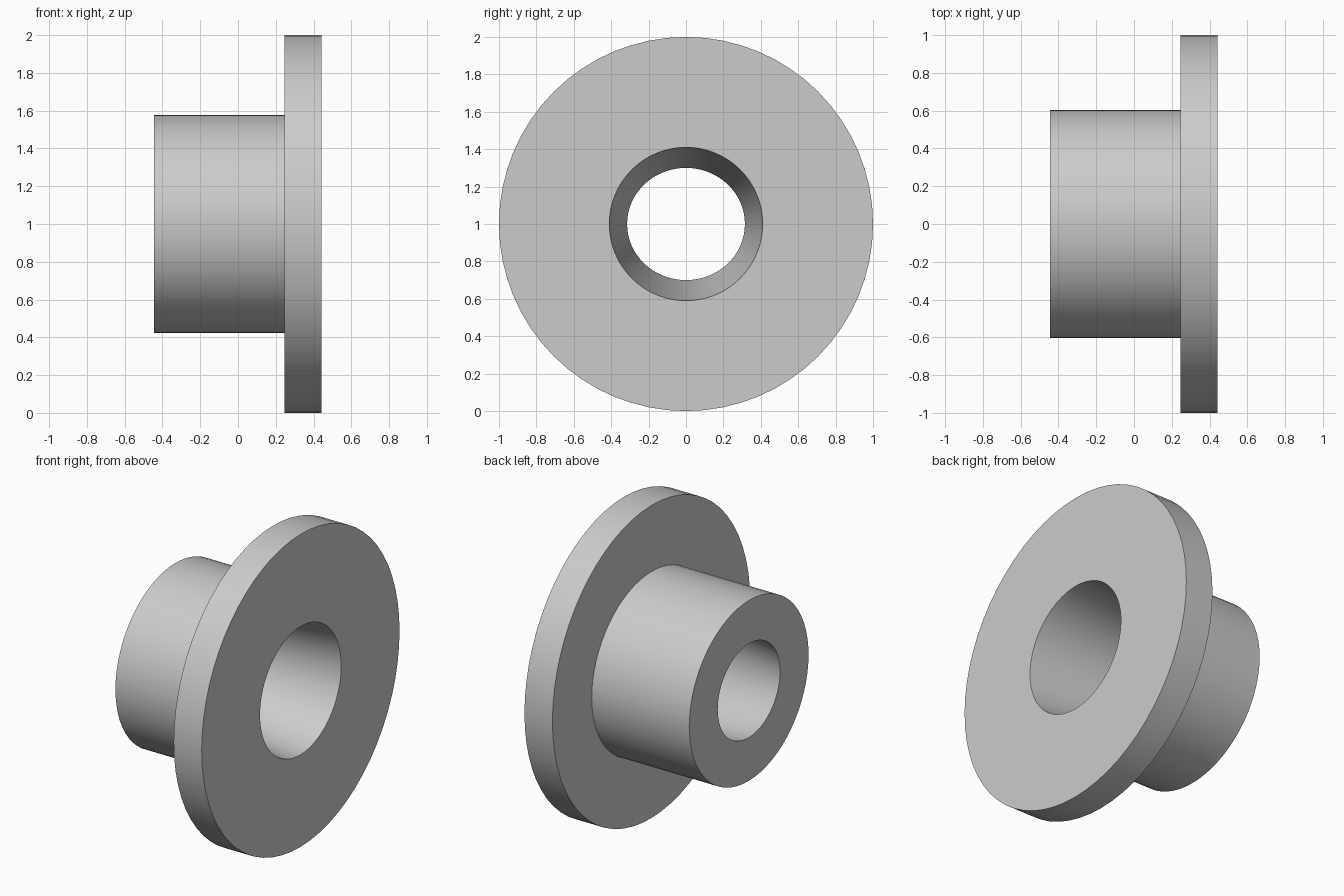
import bpy
import bmesh
import math

cube = bpy.data.objects.get("Cube")
if cube:
    bpy.data.objects.remove(cube, do_unlink=True)

SEGMENTS = 64
CENTRE_Z = 1.0

# Plain grey finish
grey = bpy.data.materials.new("grey")
grey.use_nodes = True
grey.diffuse_color = (0.6, 0.6, 0.6, 1)
grey.node_tree.nodes["Principled BSDF"].inputs["Base Color"].default_value = (0.6, 0.6, 0.6, 1)


def add_ring(bm, x, ry, rz):
    """Ellipse of vertices around the x axis."""
    angles = [math.tau * i / SEGMENTS for i in range(SEGMENTS)]
    return [bm.verts.new((x, ry * math.cos(a), CENTRE_Z + rz * math.sin(a))) for a in angles]


def build_loop_of_rings(name, profile):
    """Skin a closed profile of (x, y radius, z radius) rings."""
    bm = bmesh.new()
    rings = [add_ring(bm, *p) for p in profile]
    for r, ring in enumerate(rings):
        after = rings[(r + 1) % len(rings)]
        for i in range(SEGMENTS):
            j = (i + 1) % SEGMENTS
            bm.faces.new((ring[i], ring[j], after[j], after[i]))
    bmesh.ops.recalc_face_normals(bm, faces=bm.faces)
    mesh = bpy.data.meshes.new(name)
    bm.to_mesh(mesh)
    bm.free()
    mesh.materials.append(grey)
    obj = bpy.data.objects.new(name, mesh)
    bpy.context.collection.objects.link(obj)
    bpy.ops.object.select_all(action="DESELECT")
    obj.select_set(True)
    bpy.context.view_layer.objects.active = obj
    bpy.ops.object.shade_smooth_by_angle(angle=math.radians(30))
    return obj


# Oval sleeve, round flange and tapered bore in one closed skin
build_loop_of_rings("flanged_bushing", [
    (-0.445, 0.315, 0.30),   # narrow bore mouth
    (-0.445, 0.603, 0.577),  # sleeve end
    (0.245, 0.603, 0.577),   # sleeve meets flange
    (0.245, 1.0, 1.0),       # flange inner rim
    (0.443, 1.0, 1.0),       # flange outer rim
    (0.443, 0.41, 0.41),     # wide bore mouth
])
